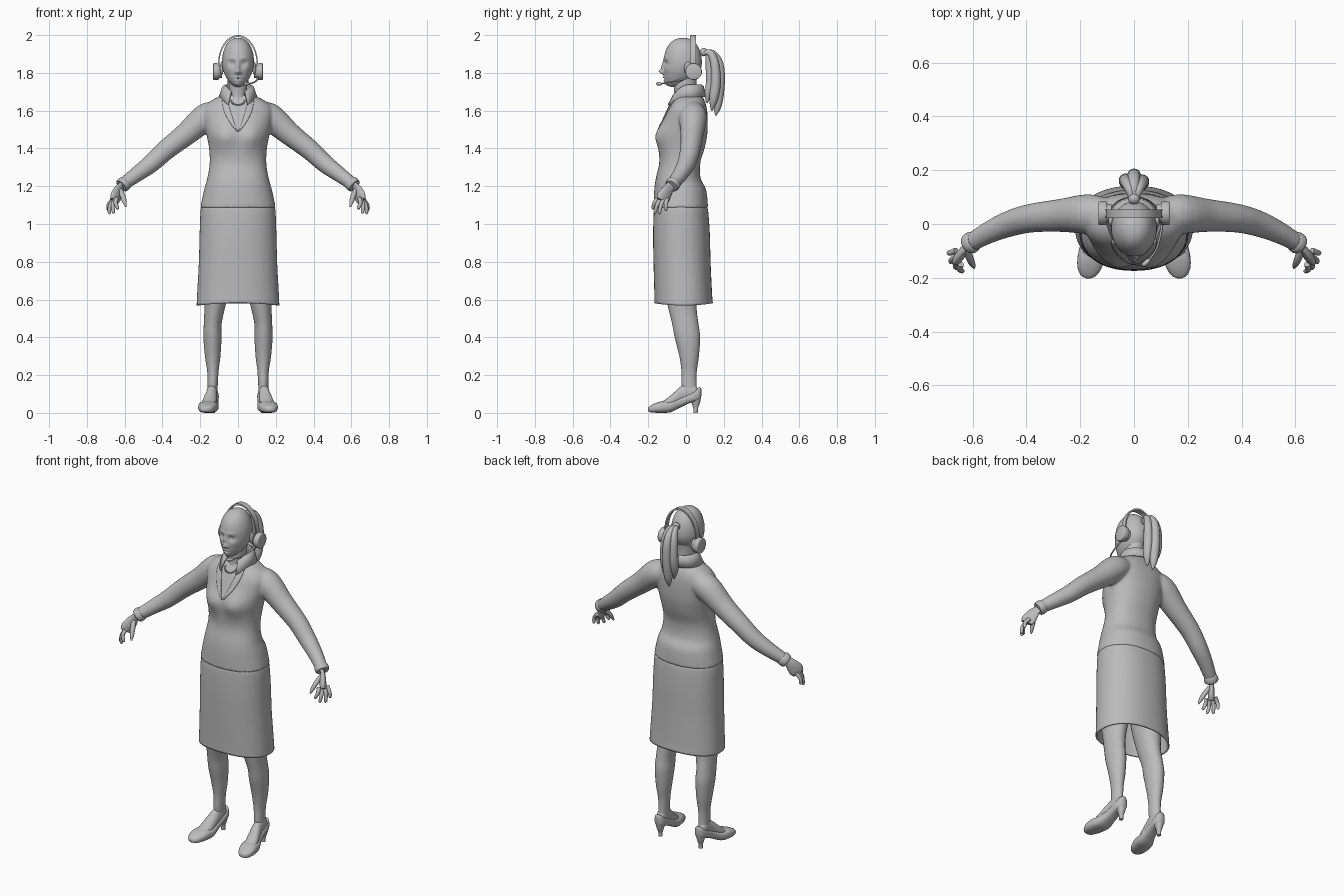
import bpy, bmesh, math
from math import sin, cos, pi, exp
from mathutils import Vector, Matrix

if "Cube" in bpy.data.objects:
    bpy.data.objects.remove(bpy.data.objects["Cube"])

grey = bpy.data.materials.new("plain grey")
grey.use_nodes = True
grey.diffuse_color = (0.5, 0.5, 0.5, 1)
grey.node_tree.nodes["Principled BSDF"].inputs["Base Color"].default_value = (0.5, 0.5, 0.5, 1)


def finish(name, bm, mirror=False, angle=50):
    """Turn a bmesh into a smooth shaded object."""
    bmesh.ops.recalc_face_normals(bm, faces=bm.faces[:])
    me = bpy.data.meshes.new(name)
    bm.to_mesh(me)
    bm.free()
    me.materials.append(grey)
    ob = bpy.data.objects.new(name, me)
    bpy.context.collection.objects.link(ob)
    bpy.ops.object.select_all(action='DESELECT')
    ob.select_set(True)
    bpy.context.view_layer.objects.active = ob
    bpy.ops.object.shade_smooth_by_angle(angle=math.radians(angle))
    if mirror:
        ob.modifiers.new("Mirror", 'MIRROR').use_mirror_merge = False
    return ob


def spline(rows, n=4):
    """Smoothly resample rows of numbers."""
    out = []
    for i in range(len(rows) - 1):
        a, b, c, d = (rows[max(0, min(len(rows) - 1, i + k))] for k in (-1, 0, 1, 2))
        for s in range(n):
            t = s / n
            out.append([q + 0.5 * t * (r - p + t * (2*p - 5*q + 4*r - w + t * (3*(q - r) + w - p)))
                        for p, q, r, w in zip(a, b, c, d)])
    return out + [list(rows[-1])]


def skin(bm, rings, caps=True):
    loops = [[bm.verts.new(p) for p in r] for r in rings]
    for a, b in zip(loops, loops[1:]):
        for i in range(len(a)):
            j = (i + 1) % len(a)
            bm.faces.new((a[i], a[j], b[j], b[i]))
    if caps:
        bm.faces.new(loops[0])
        bm.faces.new(loops[-1])


def loft(bm, rows, seg=40, power=0.9, along_y=False, caps=True):
    """Rows are: position, centre x, half width, low edge, high edge."""
    def rounded(v):
        return math.copysign(abs(v) ** power, v)
    rings = []
    for t, cx, hw, lo, hi in spline(rows):
        ring = []
        for k in range(seg):
            a = 2 * pi * k / seg
            x, o = cx + hw * rounded(cos(a)), (lo + hi) / 2 + (hi - lo) / 2 * rounded(sin(a))
            ring.append((x, t, o) if along_y else (x, o, t))
        rings.append(ring)
    skin(bm, rings, caps)


def tube(bm, rows, seg=20, flat=1.0, ref=(0, 1, 0), side=1):
    """Rows are: x, y, z, radius."""
    rows = spline(rows)
    pts = [Vector((r[0] * side, r[1], r[2])) for r in rows]
    rings = []
    for i, r in enumerate(rows):
        d = (pts[min(i + 1, len(pts) - 1)] - pts[max(i - 1, 0)]).normalized()
        u = d.cross(Vector(ref)).normalized()
        v = d.cross(u)
        rings.append([pts[i] + r[3] * (u * cos(a) * flat + v * sin(a))
                      for a in (2 * pi * k / seg for k in range(seg))])
    skin(bm, rings)


def ball(bm, centre, size, seg=24):
    m = Matrix.Translation(centre) @ Matrix.Diagonal((*size, 1))
    return bmesh.ops.create_uvsphere(bm, u_segments=seg, v_segments=seg // 2, radius=1, matrix=m)["verts"]


def gauss(x, z, cx, cz, sx, sz):
    return exp(-((x - cx) / sx) ** 2 - ((z - cz) / sz) ** 2)


# jacket: torso and sleeves fused into one skin
bm = bmesh.new()
loft(bm, [(1.085, 0, .2, -.172, .117), (1.18, 0, .18, -.168, .107), (1.24, 0, .163, -.16, .078),
          (1.32, 0, .15, -.142, .075), (1.4, 0, .153, -.142, .098), (1.47, 0, .166, -.143, .112),
          (1.54, 0, .18, -.122, .115), (1.6, 0, .185, -.1, .112), (1.64, 0, .16, -.08, .103),
          (1.67, 0, .11, -.06, .09), (1.69, 0, .06, -.05, .08)], seg=64)
for v in bm.verts:
    if v.co.y < 0:
        v.co.y -= 0.027 * gauss(abs(v.co.x), v.co.z, .075, 1.465, .065, .07)
for s in (1, -1):
    tube(bm, [(.1, .035, 1.59, .06), (.17, .037, 1.565, .074), (.27, .032, 1.48, .062), (.38, .022, 1.393, .054),
              (.46, .002, 1.32, .049), (.54, -.032, 1.26, .041), (.605, -.069, 1.212, .034)], side=s)
jacket = finish("jacket", bm)
m = jacket.modifiers.new("Fuse", 'REMESH')
m.mode, m.voxel_size, m.use_smooth_shade = 'VOXEL', 0.008, True
m = jacket.modifiers.new("Soften", 'SMOOTH')
m.factor, m.iterations = 0.5, 6

# cuffs
bm = bmesh.new()
tube(bm, [(.592, -.062, 1.222, .035), (.6, -.066, 1.215, .039), (.612, -.074, 1.206, .039),
          (.618, -.078, 1.201, .034)], seg=24)
finish("cuff", bm, True)

# skirt, open at the hem
bm = bmesh.new()
loft(bm, [(1.1, 0, .19, -.163, .107), (1.07, 0, .198, -.17, .117), (.95, 0, .203, -.174, .126),
          (.8, 0, .207, -.172, .13), (.65, 0, .215, -.168, .137), (.575, 0, .219, -.167, .142)],
     seg=64, caps=False)
for v in bm.verts:
    if v.co.z < .6:
        v.co.z -= .012 * (abs(v.co.x) / .22) ** 2 - .006
skirt = finish("skirt", bm)
skirt.modifiers.new("Cloth", 'SOLIDIFY').thickness = 0.008

# legs
bm = bmesh.new()
loft(bm, [(.09, .137, .026, -.015, .06), (.15, .134, .027, -.024, .056), (.22, .133, .03, -.024, .057),
          (.3, .134, .041, -.035, .068), (.4, .135, .048, -.06, .075), (.47, .134, .047, -.073, .066),
          (.57, .122, .056, -.097, .056), (.7, .112, .075, -.12, .07), (.85, .1, .085, -.13, .08)],
     seg=28, power=1)
finish("leg", bm, True)

# feet
bm = bmesh.new()
loft(bm, [(.066, .136, .015, .09, .12), (.045, .136, .026, .07, .15), (.01, .137, .028, .055, .155),
          (-.025, .14, .03, .04, .142), (-.065, .148, .036, .025, .107), (-.11, .156, .038, .015, .07),
          (-.16, .163, .034, .012, .045)], seg=24, along_y=True, power=1)
finish("foot", bm, True)

# shoes: low upper, raised back and slim heel
bm = bmesh.new()
loft(bm, [(.081, .134, .008, .09, .125), (.072, .134, .024, .065, .136), (.045, .135, .033, .058, .118),
          (.01, .137, .034, .048, .1), (-.035, .142, .038, .026, .08), (-.08, .151, .049, .004, .063),
          (-.125, .159, .051, .0, .062), (-.165, .165, .044, .001, .05), (-.192, .168, .028, .004, .036),
          (-.202, .169, .008, .012, .026)], seg=28, along_y=True, power=.75)
loft(bm, [(0, .134, .011, .04, .062), (.025, .134, .012, .038, .064), (.05, .134, .019, .03, .073),
          (.085, .134, .029, .015, .08)], seg=20, power=.9)
finish("shoe", bm, True)

# hands
bm = bmesh.new()
tube(bm, [(.6, -.068, 1.215, .026), (.622, -.085, 1.195, .027), (.636, -.102, 1.17, .036),
          (.648, -.119, 1.142, .041), (.656, -.128, 1.122, .034)], flat=.45, ref=(.55, -.75, 0))
tips = [(.637, -.178, 1.078), (.661, -.167, 1.056), (.684, -.143, 1.053), (.69, -.108, 1.07)]
for i, tip in enumerate(tips):
    base = Vector((.643 + .006 * i, -.15 + .017 * i, 1.137 - .002 * i))
    tip = Vector(tip)
    mid = base.lerp(tip, .5) + Vector((.008, -.004, .004))
    tube(bm, [(*base, .0115), (*mid, .0105), (*base.lerp(tip, .9), .0085), (*tip, .003)], seg=10)
tube(bm, [(.622, -.1, 1.178, .013), (.609, -.13, 1.145, .014), (.6, -.15, 1.115, .011),
          (.594, -.163, 1.092, .004)], seg=10)
finish("hand", bm, True)

# neck
bm = bmesh.new()
loft(bm, [(1.58, 0, .09, -.085, .06), (1.64, 0, .06, -.07, .06), (1.68, 0, .05, -.062, .058),
          (1.74, 0, .049, -.065, .055), (1.8, 0, .052, -.06, .06)], seg=32, power=1)
finish("neck", bm)

# head, shaped from a sphere: side, height, spread across, spread up, forward push
bumps = [(0, 1.806, .013, .012, .022), (0, 1.832, .010, .026, .013), (.014, 1.8, .007, .007, .007),
         (.031, 1.877, .022, .008, .005), (.031, 1.851, .018, .013, -.011), (.045, 1.82, .018, .018, .004),
         (0, 1.775, .02, .005, .007), (0, 1.7675, .024, .003, -.004), (0, 1.759, .016, .005, .007),
         (0, 1.738, .02, .012, .007)]
bm = bmesh.new()
for v in ball(bm, (0, 0, 0), (1, 1, 1), 104):
    x, y, u = v.co
    low = max(0, -u)
    swell = (1 - u * u + 1e-6) ** -.08
    x *= .085 * swell * (1 - .3 * low * low)
    y = -.017 + y * swell * .101 - .042 * low * low
    z = 1.855 + .13 * u
    if v.co.y < 0:
        fade = min(1, -v.co.y * 2)
        for cx, cz, sx, sz, push in bumps:
            y -= fade * push * gauss(abs(x), z, cx, cz, sx, sz)
    v.co = (x, y, z)
finish("head", bm, angle=80)

# eyes and ears
bm = bmesh.new()
ball(bm, (.031, -.088, 1.85), (.015, .013, .009))
finish("eye", bm, True)
bm = bmesh.new()
ball(bm, (.086, .01, 1.825), (.01, .02, .034))
finish("ear", bm, True)

# collar, open at the front, folded outward
bm = bmesh.new()
cols, rows = 33, []
for k in range(cols):
    a = math.radians(-60 + 300 * k / (cols - 1))
    front = max(0, -sin(a)) ** 2
    rows.append([bm.verts.new((rx * cos(a), .012 + ry * sin(a) - fy * front, z - dz * front))
                 for rx, ry, fy, z, dz in ((.057, .06, .0, 1.66, .0), (.07, .072, .006, 1.735, .05),
                                           (.08, .08, .012, 1.728, .06), (.1, .088, .04, 1.672, .055))])
for a, b in zip(rows, rows[1:]):
    for i in range(3):
        bm.faces.new((a[i], b[i], b[i + 1], a[i + 1]))
collar = finish("collar", bm)
m = collar.modifiers.new("Cloth", 'SOLIDIFY')
m.thickness, m.offset = 0.006, 0

# lapels laid on the jacket front
bm = bmesh.new()
steps, rows = 20, []
for k in range(steps + 1):
    t = k / steps
    inner, width = .055 * (1 - t) ** .8, .032 * sin(pi * min(1, .3 + .7 * t)) + .003
    rows.append([bm.verts.new((inner + width * j / 4, -.4, 1.655 - .165 * t)) for j in range(5)])
for a, b in zip(rows, rows[1:]):
    for i in range(4):
        bm.faces.new((a[i], b[i], b[i + 1], a[i + 1]))
lapel = finish("lapel", bm, True)
m = lapel.modifiers.new("Lay", 'SHRINKWRAP')
m.target, m.wrap_method, m.offset = jacket, 'PROJECT', 0.005
m.use_project_y = m.use_positive_direction = True
lapel.modifiers.new("Cloth", 'SOLIDIFY').thickness = 0.006

# necklace beads
bm = bmesh.new()
for k in range(13):
    a = pi * k / 12
    ball(bm, (-.036 * cos(a), -.068 - .022 * sin(a), 1.653 - .022 * sin(a)), (.0045,) * 3, 8)
finish("necklace", bm)

# headset band
bm = bmesh.new()
rings = []
for k in range(41):
    a = pi * (-.06 + 1.12 * k / 40)
    rings.append([(r * cos(a), y, 1.85 + r * sin(a) * 1.43)
                  for r, y in ((.098, .022), (.105, .022), (.105, .054), (.098, .054))])
skin(bm, rings)
finish("headset_band", bm, angle=30)

# ear cups
bm = bmesh.new()
loft(bm, [(.084, .04, .034, 1.773, 1.841), (.1, .04, .036, 1.771, 1.843), (.103, .04, .043, 1.764, 1.85),
          (.127, .04, .044, 1.763, 1.851), (.132, .04, .04, 1.767, 1.847)], seg=32, power=1)
for v in bm.verts:
    v.co = (v.co.z, v.co.x, v.co.y)
finish("ear_cup", bm, True, 40)

# microphone
bm = bmesh.new()
tube(bm, [(.105, .03, 1.785, .005), (.102, -.02, 1.765, .005), (.085, -.09, 1.75, .004),
          (.055, -.135, 1.742, .004)], seg=10, ref=(0, 0, 1))
tube(bm, [(.058, -.13, 1.742, .005), (.052, -.137, 1.742, .009), (.038, -.15, 1.742, .009),
          (.032, -.156, 1.742, .005)], seg=12, ref=(0, 0, 1))
finish("microphone", bm)

# ponytail: tie and hanging locks
bm = bmesh.new()
ball(bm, (0, .094, 1.91), (.022, .022, .022))
finish("hair_tie", bm)
bm = bmesh.new()
for x, back, end in ((-.028, 0, 1.62), (.028, -.004, 1.6), (0, .018, 1.575), (.004, -.03, 1.64)):
    tube(bm, [(x * .2, .09, 1.905, .012), (x * .6, .13 + back * .4, 1.905, .018),
              (x, .156 + back, 1.85, .023), (x * 1.1, .162 + back, 1.75, .026),
              (x, .15 + back, end + .06, .023), (x * .7, .14 + back, end, .004)], seg=14, ref=(1, 0, 0))
finish("ponytail", bm)
